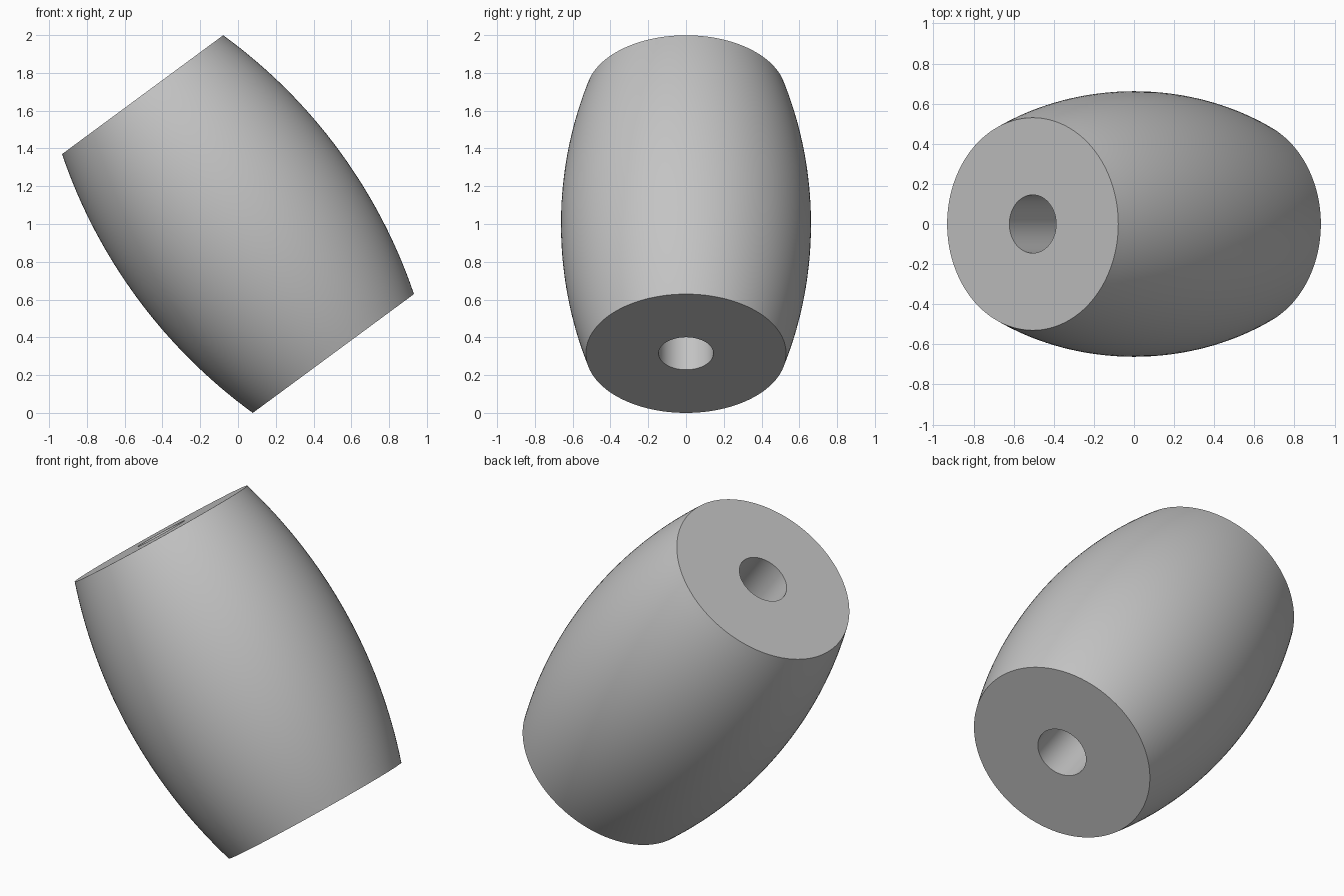
import bpy
import bmesh
from math import radians, sqrt
from mathutils import Vector, Matrix

cube = bpy.data.objects.get("Cube")
if cube:
    bpy.data.objects.remove(cube, do_unlink=True)

HALF_LENGTH = 0.851
END_RADIUS = 0.53
BELLY_RADIUS = 0.662
HOLE_RADIUS = 0.145
TILT = radians(-36.4)
RINGS = 32
SEGMENTS = 128

# Plain grey material
grey = bpy.data.materials.new("plain grey")
grey.use_nodes = True
colour = (0.55, 0.55, 0.55, 1)
grey.diffuse_color = colour
grey.node_tree.nodes["Principled BSDF"].inputs["Base Color"].default_value = colour

# Bulging outer arc, closed by the straight bore
bulge = BELLY_RADIUS - END_RADIUS
arc_radius = (HALF_LENGTH ** 2 + bulge ** 2) / (2 * bulge)
profile = [(HOLE_RADIUS, -HALF_LENGTH)]
for i in range(RINGS + 1):
    z = HALF_LENGTH * (2 * i / RINGS - 1)
    profile.append((BELLY_RADIUS - arc_radius + sqrt(arc_radius ** 2 - z ** 2), z))
profile.append((HOLE_RADIUS, HALF_LENGTH))

# Revolve the profile into a barrel with a through hole
bm = bmesh.new()
verts = [bm.verts.new((r, 0, z)) for r, z in profile]
edges = [bm.edges.new((a, b)) for a, b in zip(verts, verts[1:] + verts[:1])]
bmesh.ops.spin(bm, geom=verts + edges, cent=(0, 0, 0), axis=(0, 0, 1),
               angle=radians(360), steps=SEGMENTS, use_duplicate=False)
bmesh.ops.remove_doubles(bm, verts=bm.verts, dist=0.0001)
bmesh.ops.recalc_face_normals(bm, faces=bm.faces)

# Tilt the barrel and lift it to the ground
bmesh.ops.transform(bm, verts=bm.verts, matrix=Matrix.Rotation(TILT, 4, "Y"))
lowest = min(v.co.z for v in bm.verts)
bmesh.ops.translate(bm, verts=bm.verts, vec=Vector((0, 0, -lowest)))

mesh = bpy.data.meshes.new("barrel_bead")
bm.to_mesh(mesh)
bm.free()
mesh.materials.append(grey)
bead = bpy.data.objects.new("barrel_bead", mesh)
bpy.context.collection.objects.link(bead)

# Smooth sides with sharp rims
bpy.ops.object.select_all(action="DESELECT")
bead.select_set(True)
bpy.context.view_layer.objects.active = bead
bpy.ops.object.shade_smooth_by_angle(angle=radians(30))
